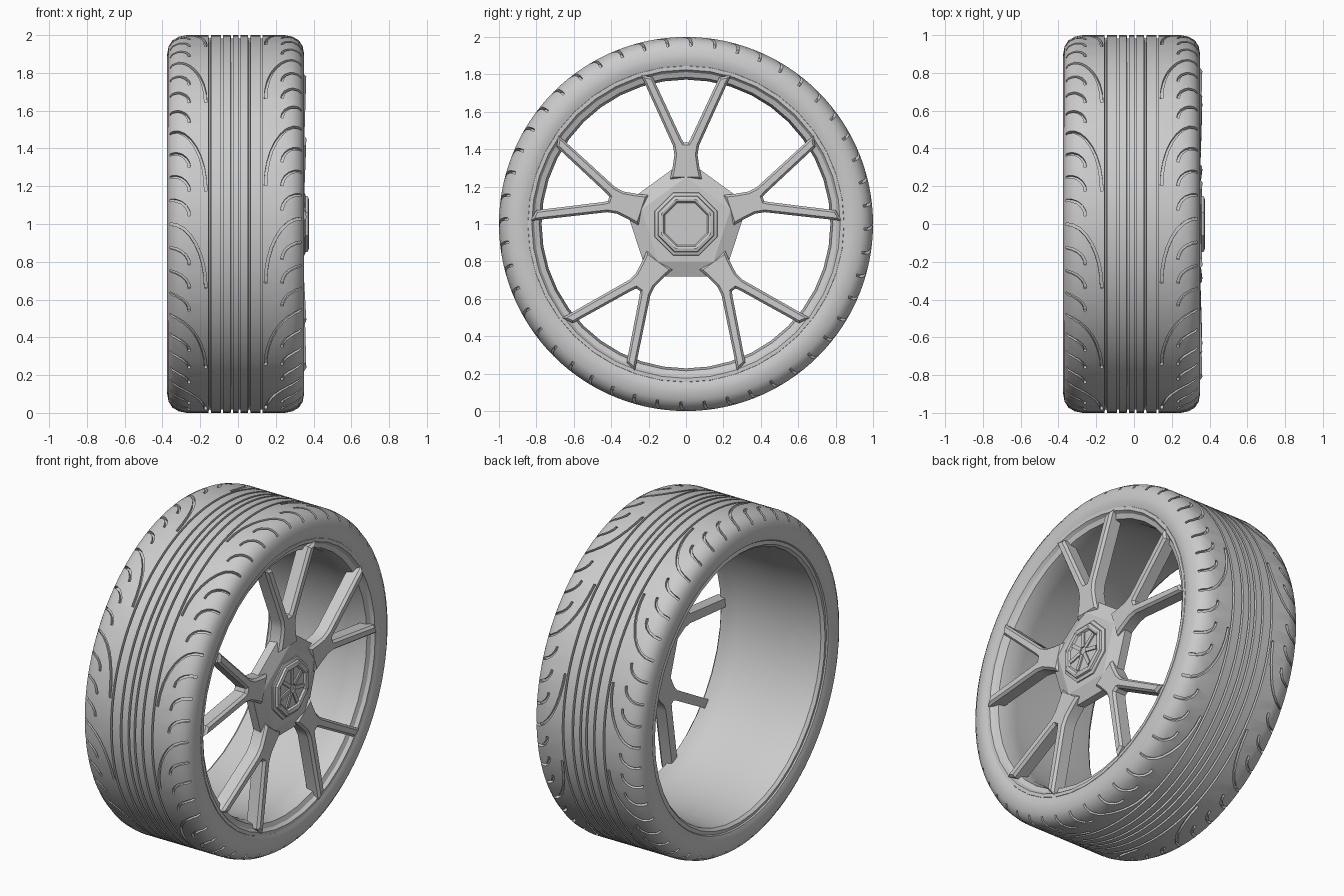
import bpy, bmesh, math
from mathutils import Vector, Matrix

if "Cube" in bpy.data.objects:
    bpy.data.objects.remove(bpy.data.objects["Cube"])

CX = -0.0125          # tyre mid-plane
UP = Matrix.Translation((0, 0, 1))


def finish(name, bm, angle=30):
    bmesh.ops.recalc_face_normals(bm, faces=bm.faces)
    me = bpy.data.meshes.new(name)
    bm.to_mesh(me)
    bm.free()
    ob = bpy.data.objects.new(name, me)
    bpy.context.collection.objects.link(ob)
    smooth(ob, angle)
    return ob


def smooth(ob, angle):
    bpy.ops.object.select_all(action='DESELECT')
    ob.select_set(True)
    bpy.context.view_layer.objects.active = ob
    if angle:
        bpy.ops.object.shade_smooth_by_angle(angle=math.radians(angle))


def lathe(name, profile, segs, closed=False, start=0, angle=30):
    """Revolve (x, radius) points around the axle."""
    bm = bmesh.new()
    rings = []
    for i in range(segs):
        a = math.radians(start) + math.tau * i / segs
        rings.append([bm.verts.new((x, r * math.cos(a), 1 + r * math.sin(a)))
                      for x, r in profile])
    n = len(profile)
    for i in range(segs):
        p, q = rings[i], rings[(i + 1) % segs]
        for j in range(n if closed else n - 1):
            k = (j + 1) % n
            bm.faces.new((p[j], p[k], q[k], q[j]))
    bmesh.ops.remove_doubles(bm, verts=bm.verts, dist=1e-5)
    return finish(name, bm, angle)


# Tyre profile: half tread with straight grooves, then shoulder and sidewall
half = []
for s in (0.02, 0.072, 0.137):
    half += [(s - 0.006, 1.0), (s - 0.005, 0.982), (s + 0.005, 0.982), (s + 0.006, 1.0)]
shoulder = [(0.26, 1.0), (0.30, 0.992), (0.335, 0.972), (0.355, 0.94),
            (0.3625, 0.90), (0.3625, 0.87), (0.352, 0.84), (0.33, 0.825)]
half += shoulder
profile = [(CX - s, r) for s, r in reversed(half)] + [(CX + s, r) for s, r in half]
tyre = lathe("tyre", profile, 120, closed=True)


def tread_radius(s):
    pts = [(0, 1.0)] + shoulder[:5]
    for (s0, r0), (s1, r1) in zip(pts, pts[1:]):
        if s <= s1:
            return r0 + (r1 - r0) * (s - s0) / (s1 - s0)
    return pts[-1][1]


# Curved tread grooves, swept as cutters over the tread
def on_tread(s, phi, r, side):
    return Vector((CX + side * s, -r * math.cos(phi), 1 + r * math.sin(phi)))


def groove(bm, side, phi0, s_in, s_out, height, steps=9):
    path = []
    for i in range(steps):
        t = math.pi / 2 * i / (steps - 1)
        path.append((s_in + (s_out - s_in) * (1 - math.cos(t)), phi0 + height * math.sin(t)))
    rings = []
    for i, (s, phi) in enumerate(path):
        a, b = path[max(i - 1, 0)], path[min(i + 1, steps - 1)]
        d = Vector((b[0] - a[0], b[1] - a[1])).normalized()
        w = 0.007
        r = tread_radius(s)
        ring = []
        for k, dr in ((-1, -0.018), (1, -0.018), (1, 0.025), (-1, 0.025)):
            ring.append(bm.verts.new(on_tread(s - d.y * w * k, phi + d.x * w * k, r + dr, side)))
        rings.append(ring)
    for p, q in zip(rings, rings[1:]):
        for j in range(4):
            bm.faces.new((p[j], p[(j + 1) % 4], q[(j + 1) % 4], q[j]))
    bm.faces.new(rings[0])
    bm.faces.new(rings[-1])


bm = bmesh.new()
for side in (-1, 1):
    for i in range(48):
        phi = math.tau * i / 48 + (0.03 if side > 0 else 0)
        if i % 4 == 0:
            h = math.radians(20)
            groove(bm, side, phi - h, 0.158, 0.347, h)
        else:
            h = math.radians(5)
            groove(bm, side, phi - h, 0.245, 0.347, h, 6)
cutter = finish("groove_cutter", bm, 0)
cutter.hide_render = True
mod = tyre.modifiers.new("grooves", 'BOOLEAN')
mod.operation = 'DIFFERENCE'
mod.solver = 'EXACT'
mod.object = cutter
smooth(tyre, 0)
bpy.ops.object.modifier_apply(modifier=mod.name)
bpy.data.objects.remove(cutter)
smooth(tyre, 30)

# Rim: outer lip, inner step and open barrel
lathe("rim", [(0.325, 0.855), (0.343, 0.845), (0.343, 0.825), (0.325, 0.812), (0.315, 0.785),
              (0.26, 0.772), (0.20, 0.775), (0.10, 0.785), (-0.10, 0.785), (-0.25, 0.79),
              (-0.345, 0.80), (-0.362, 0.815), (-0.355, 0.845)], 40)

# Five forked spokes with chamfered front edges
side_pts = [(0.24, 0.085), (0.30, 0.072), (0.37, 0.062), (0.42, 0.07), (0.795, 0.24),
            (0.785, 0.178), (0.455, 0.024), (0.435, 0.012)]
outline = side_pts + [(u, -v) for u, v in reversed(side_pts)]
bm = bmesh.new()
for k in range(5):
    vs = [bm.verts.new((0.27, u, v)) for u, v in outline]
    back = bm.faces.new(vs)
    ext = bmesh.ops.extrude_face_region(bm, geom=[back], use_keep_orig=True)["geom"]
    front_verts = [g for g in ext if isinstance(g, bmesh.types.BMVert)]
    front = next(g for g in ext if isinstance(g, bmesh.types.BMFace))
    for v in front_verts:
        v.co.x = 0.338
    front.normal_update()
    if front.normal.x < 0:
        front.normal_flip()
    inner = [bm.verts.new((0.353, v.co.y, v.co.z)) for v in front.verts]
    loop = list(front.verts)
    n = len(loop)
    # offset the front outline inwards to make the chamfer
    for i in range(n):
        a, b, c = loop[i - 1].co, loop[i].co, loop[(i + 1) % n].co
        d1, d2 = (b - a).normalized(), (c - b).normalized()
        n1, n2 = Vector((0, -d1.z, d1.y)), Vector((0, -d2.z, d2.y))
        m = (n1 + n2).normalized()
        inner[i].co += m * 0.012 / max(m.dot(n1), 0.5)
    bm.faces.remove(front)
    for i in range(n):
        j = (i + 1) % n
        bm.faces.new((loop[i], loop[j], inner[j], inner[i]))
    bm.faces.new(inner)
    new = vs + front_verts + inner
    for v in new:                      # spokes lean slightly outwards to the rim
        v.co.x += 0.03 * (v.co.y - 0.5)
    rot = Matrix.Rotation(math.radians(90 + 72 * k), 4, 'X')
    bmesh.ops.transform(bm, matrix=UP @ rot, verts=new)
finish("spokes", bm, 20)

# Pentagonal hub
lathe("hub", [(0.262, 0.0), (0.262, 0.34), (0.315, 0.346), (0.345, 0.25), (0.348, 0.0)],
      5, start=90, angle=20)

# Eight-sided stepped centre cap
lathe("centre_cap", [(0.33, 0.185), (0.352, 0.18), (0.358, 0.162), (0.370, 0.158), (0.375, 0.142),
                     (0.371, 0.13), (0.360, 0.122), (0.360, 0.0)], 8, start=22.5, angle=15)

# Small radial ribs inside the cap
bm = bmesh.new()
for k in range(7):
    rot = Matrix.Rotation(math.radians(90 + 360 / 7 * k), 4, 'X')
    bmesh.ops.create_cube(bm, size=1, matrix=UP @ rot @ Matrix.Translation((0.361, 0.068, 0))
                          @ Matrix.Diagonal((0.014, 0.09, 0.022, 1)))
finish("cap_ribs", bm, 20)
